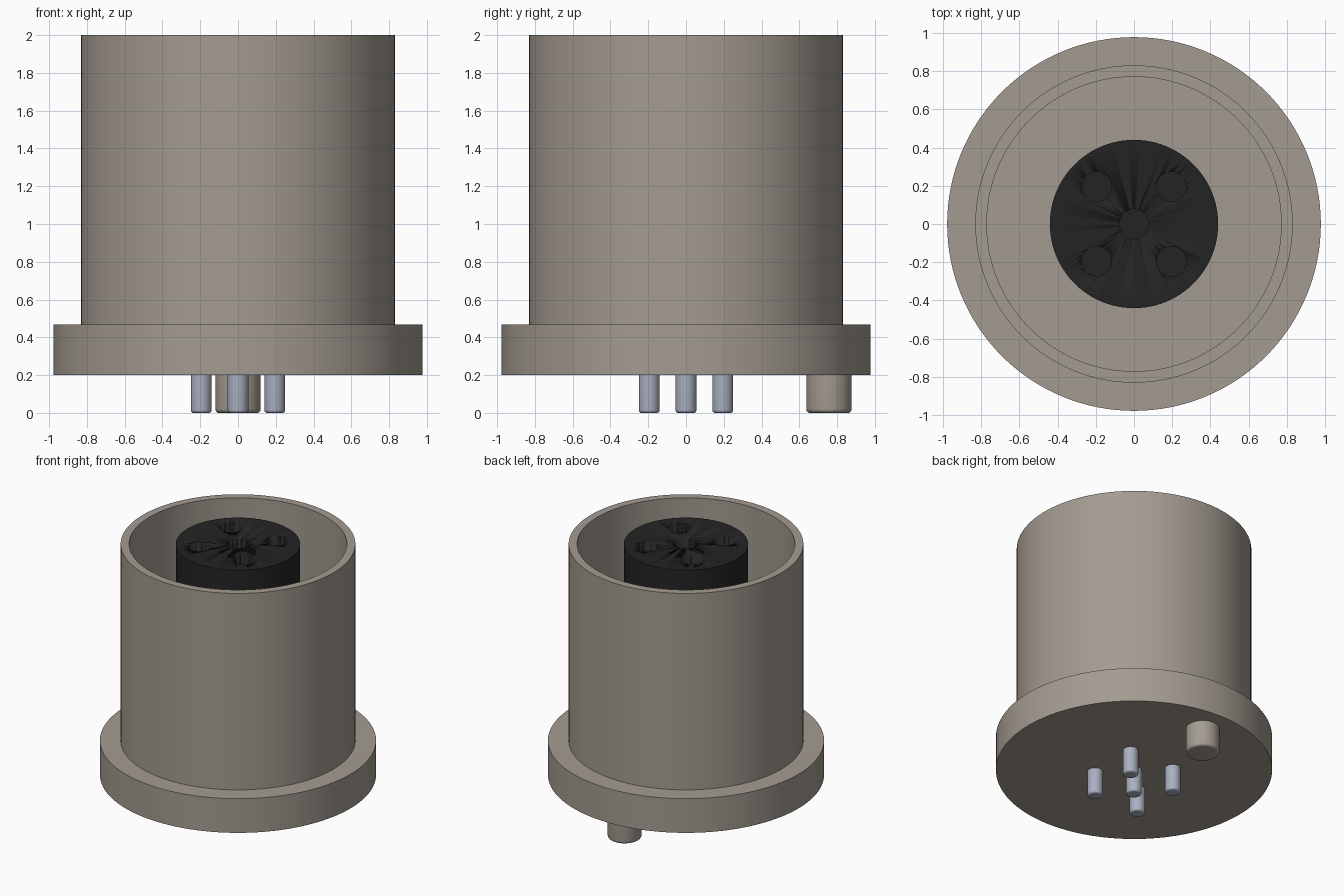
import bpy, bmesh, math

cube = bpy.data.objects.get("Cube")
if cube:
    bpy.data.objects.remove(cube, do_unlink=True)


def make_material(name, rgb, metallic=0.0):
    mat = bpy.data.materials.new(name)
    mat.use_nodes = True
    mat.diffuse_color = (*rgb, 1)
    mat.node_tree.nodes["Principled BSDF"].inputs["Base Color"].default_value = (*rgb, 1)
    return mat


housing_grey = make_material("warm grey metal", (0.37, 0.33, 0.285))
insert_black = make_material("black plastic", (0.0175, 0.0175, 0.0175))
pin_silver = make_material("blue silver", (0.40, 0.435, 0.53))


def lathe(name, profile, mat, location=(0, 0, 0), segments=96):
    """Spin a closed (radius, z) profile, starting and ending on the axis."""
    bm = bmesh.new()
    verts = [bm.verts.new((r, 0, z)) for r, z in profile]
    edges = [bm.edges.new(pair) for pair in zip(verts, verts[1:])]
    bmesh.ops.spin(bm, geom=verts + edges, cent=(0, 0, 0), axis=(0, 0, 1),
                   angle=math.tau, steps=segments, use_duplicate=False)
    bmesh.ops.remove_doubles(bm, verts=bm.verts, dist=1e-5)
    bmesh.ops.recalc_face_normals(bm, faces=bm.faces)
    mesh = bpy.data.meshes.new(name)
    bm.to_mesh(mesh)
    bm.free()
    mesh.materials.append(mat)
    obj = bpy.data.objects.new(name, mesh)
    obj.location = location
    bpy.context.collection.objects.link(obj)
    bpy.ops.object.select_all(action='DESELECT')
    obj.select_set(True)
    bpy.context.view_layer.objects.active = obj
    bpy.ops.object.shade_smooth_by_angle(angle=math.radians(30))
    return obj


def peg(name, x, y, radius, mat, round_size):
    """Short leg under the flange with a rounded lower edge."""
    arc = [(radius - round_size * (1 - math.sin(a)), round_size * (1 - math.cos(a)))
           for a in (math.radians(d) for d in range(0, 91, 18))]
    return lathe(name, [(0, 0)] + arc + [(radius, 0.22), (0, 0.22)], mat, (x, y, 0), 40)


# Flange and hollow cup in one turned part
FLOOR = 0.467
lathe("housing", [(0, 0.2), (0.977, 0.2), (0.977, 0.467), (0.83, 0.467), (0.83, 2),
                  (0.77, 2), (0.77, FLOOR), (0, FLOOR)], housing_grey, segments=128)

# Contact positions: one in the middle, four around it
P = 0.195
contacts = {"centre": (0, 0), "front_right": (-P, -P), "front_left": (P, -P),
            "back_right": (-P, P), "back_left": (P, P)}

# Socket insert with a round hole for each contact
insert = lathe("socket_insert", [(0, FLOOR - 0.02), (0.44, FLOOR - 0.02), (0.44, 2), (0, 2)],
               insert_black)
for side, (x, y) in contacts.items():
    cutter = lathe("hole_cutter_" + side, [(0, 1.5), (0.078, 1.5), (0.078, 2.1), (0, 2.1)],
                   insert_black, (x, y, 0), 40)
    cutter.hide_render = True
    cutter.hide_set(True)
    cut = insert.modifiers.new("hole_" + side, 'BOOLEAN')
    cut.operation = 'DIFFERENCE'
    cut.solver = 'EXACT'
    cut.object = cutter
    # Solder pin below the same contact
    peg("pin_" + side, x, y, 0.055, pin_silver, 0.015)

# Locating peg near the back edge of the flange
peg("locating_peg", 0, 0.757, 0.12, housing_grey, 0.02)
